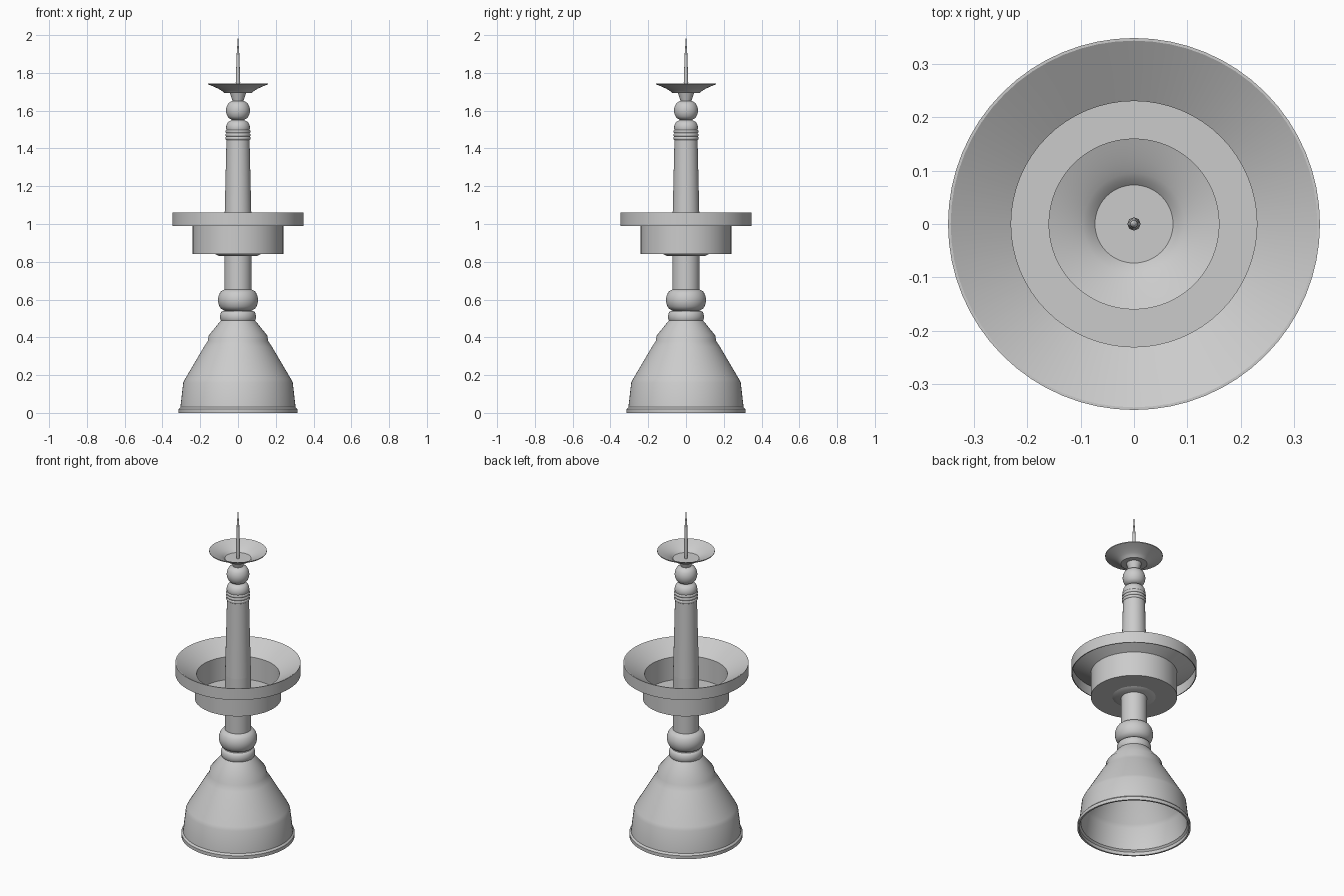
import bpy, bmesh, math

cube = bpy.data.objects.get("Cube")
if cube:
    bpy.data.objects.remove(cube, do_unlink=True)

metal = bpy.data.materials.new("grey_metal")
metal.use_nodes = True
metal.diffuse_color = (0.6, 0.6, 0.6, 1)
shader = metal.node_tree.nodes["Principled BSDF"]
shader.inputs["Base Color"].default_value = metal.diffuse_color


def lathe(name, profile, steps=64):
    """Spin a closed loop of (radius, height) points about the z axis."""
    bm = bmesh.new()
    verts = [bm.verts.new((radius, 0, height)) for radius, height in profile]
    edges = [bm.edges.new((verts[i - 1], verts[i])) for i in range(len(verts))]
    bmesh.ops.spin(bm, geom=verts + edges, axis=(0, 0, 1), cent=(0, 0, 0),
                   angle=math.tau, steps=steps)
    bmesh.ops.remove_doubles(bm, verts=bm.verts, dist=0.0001)
    # Drop the loop's closing line where it runs along the axis
    bmesh.ops.delete(bm, geom=[e for e in bm.edges if not e.link_faces], context='EDGES')
    bmesh.ops.recalc_face_normals(bm, faces=bm.faces)
    mesh = bpy.data.meshes.new(name)
    bm.to_mesh(mesh)
    bm.free()
    mesh.materials.append(metal)
    part = bpy.data.objects.new(name, mesh)
    bpy.context.collection.objects.link(part)
    bpy.ops.object.select_all(action='DESELECT')
    part.select_set(True)
    bpy.context.view_layer.objects.active = part
    bpy.ops.object.shade_smooth_by_angle(angle=math.radians(30))


def cone(name, lower, upper, bottom, top):
    """Solid tapering from the lower radius to the upper radius."""
    lathe(name, [(0, bottom), (lower, bottom), (upper, top), (0, top)])


def knob(name, neck, belly, bottom, top, segments=10):
    """Rounded bead swelling from the neck radius to the belly radius."""
    curve = []
    for i in range(segments + 1):
        t = i / segments
        swell = math.sqrt(abs(math.sin(math.pi * t)))
        curve.append((neck + (belly - neck) * swell, bottom + (top - bottom) * t))
    lathe(name, [(0, bottom)] + curve + [(0, top)])


# Hollow bell foot, open underneath: outer wall, then the same wall moved inward
wall = 0.01
outer = [(0.315, 0), (0.315, 0.02), (0.305, 0.03), (0.29, 0.16), (0.28, 0.18),
         (0.18, 0.35), (0.16, 0.38), (0.155, 0.41), (0.09, 0.49)]
inner = [(radius - wall, height) for radius, height in reversed(outer)]
lathe("bell_foot", outer + inner)

# Collar and knob that carry the column
knob("foot_collar", neck=0.08, belly=0.095, bottom=0.48, top=0.54)
knob("lower_knob", neck=0.07, belly=0.106, bottom=0.54, top=0.655)

# Straight lower column and tapering upper column
floor, ledge, brim = 0.84, 0.99, 1.05
shaft = 0.072
cone("lower_column", shaft, shaft, bottom=0.65, top=ledge)
cone("upper_column", shaft, 0.061, bottom=ledge, top=1.45)

# Drip tray: round cup, sloping flange and a rim hanging from its edge
cup, rim = 0.24, 0.348
rim_inside = rim - wall / 2
cup_inside = cup - wall
lathe("drip_tray", [
    (0, floor), (cup, floor), (cup, ledge),
    (rim_inside, brim), (rim_inside, ledge), (rim, ledge),
    (rim, brim + wall), (rim_inside, brim + wall),
    (cup_inside, ledge), (cup_inside, floor + wall), (0, floor + wall)])
cone("tray_boss", 0.1, 0.12, bottom=floor - wall, top=floor)

# Three stacked rings at the column top
ring_height = 0.018
for i in range(3):
    bottom = 1.445 + i * ring_height
    knob(f"column_ring_{i + 1}", 0.061, 0.066, bottom, bottom + ring_height)

# Neck, upper knob and flaring plate stem
knob("neck", neck=0.034, belly=0.063, bottom=1.47, top=1.55)
knob("upper_knob", neck=0.03, belly=0.063, bottom=1.55, top=1.652)
cone("plate_stem", 0.028, 0.043, bottom=1.65, top=1.695)

# Shallow wax plate: flat dish with a lip that flares outward
dish, lip, base, depth = 0.073, 0.16, 1.698, 0.047
thickness = wall / 2
flare = []
for i in range(9):
    t = i / 8
    flare.append((dish + (lip - dish) * t, base + depth * t ** 0.7))
underside = [(radius, height - thickness) for radius, height in reversed(flare)]
lathe("wax_plate", [(0, base)] + flare + underside + [(0, base - thickness)])

# Slender candle spike, slightly swollen above its foot
lathe("candle_spike", [(0, base), (0.009, base), (0.012, 1.75),
                       (0.007, 1.9), (0, 2)], steps=24)
